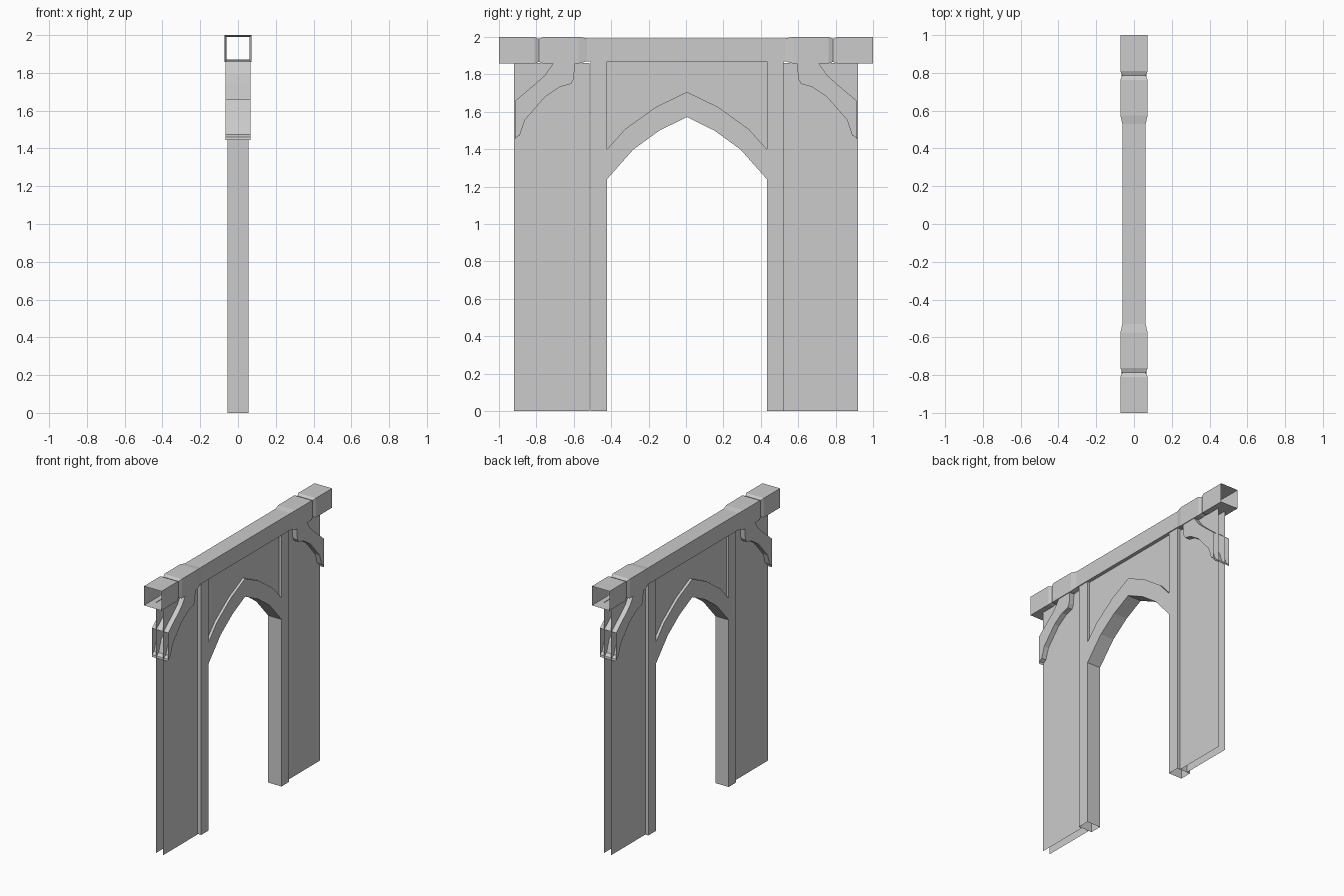
import bpy

if "Cube" in bpy.data.objects:
    bpy.data.objects.remove(bpy.data.objects["Cube"])

CY = 0.005  # the doorway sits a hair off centre


def make(name, verts, faces):
    me = bpy.data.meshes.new(name)
    me.from_pydata(verts, [], faces)
    me.validate()
    ob = bpy.data.objects.new(name, me)
    bpy.context.scene.collection.objects.link(ob)
    return ob


def slab(name, pts, hx, open_edges=(), walls=True):
    """Counter-clockwise (y, z) outline spanning x = -hx..hx, some edges left open."""
    n = len(pts)
    verts = [(hx, y, z) for y, z in pts] + [(-hx, y, z) for y, z in pts]
    faces = [tuple(range(n)), tuple(reversed(range(n, 2 * n)))]
    if walls:
        for i in range(n):
            if i not in open_edges:
                j = (i + 1) % n
                faces.append((j, i, i + n, j + n))
    return make(name, verts, faces)


def flip(pts):
    return [(-y, z) for y, z in reversed(pts)]


def shift(pts):
    return [(y + CY, z) for y, z in pts]


# Top beam: square tube with open ends, V grooves and a slimmer middle
half = [(1.0, .072, 1.857, 2.0), (.81, .072, 1.857, 2.0), (.787, .062, 1.867, 1.99),
        (.762, .072, 1.857, 2.0), (.575, .072, 1.857, 2.0), (.53, .062, 1.87, 1.993)]
stations = [(-y, w, a, b) for y, w, a, b in half] + half[::-1]
verts, faces = [], []
for y, w, a, b in stations:
    verts += [(w, y, a), (w, y, b), (-w, y, b), (-w, y, a)]
for s in range(len(stations) - 1):
    for k in range(4):
        p, q = 4 * s + k, 4 * s + (k + 1) % 4
        faces.append((p, p + 4, q + 4, q))
make("top_beam", verts, faces)

# Doorway frame: two posts and the pointed arch band in one outline, open top and bottom
arch_in = [(.427, 1.24), (.287, 1.398), (.148, 1.499), (0, 1.572)]
arch_out = [(.427, 1.40), (.33, 1.508), (.165, 1.626), (0, 1.706)]
inner = arch_in + flip(arch_in)[1:]
outer = arch_out + flip(arch_out)[1:]
right_post = [(.427, 0), (.515, 0), (.515, 1.872), (.427, 1.872)]
left_post = [(-.427, 1.872), (-.515, 1.872), (-.515, 0), (-.427, 0)]
frame = right_post + outer + left_post + inner[::-1]
nr = len(right_post) + len(outer)
slab("arch_frame", shift(frame), .055, open_edges=(0, 2, nr, nr + 2))

# Recessed sheets above the arch
slab("spandrel_panel", shift(outer[::-1] + [(.427, 1.872), (-.427, 1.872)]), .036, walls=False)

# Outer wall sheets and curved brackets on both sides
panel = [(.515, 0), (.92, 0), (.92, 1.86), (.515, 1.86)]
bracket = [(.711, 1.857), (.594, 1.857), (.60, 1.775), (.615, 1.749), (.674, 1.733),
           (.754, 1.679), (.861, 1.556), (.888, 1.475), (.912, 1.46), (.915, 1.445),
           (.915, 1.657), (.813, 1.743), (.755, 1.795)]
for side, f in (("right", list), ("left", flip)):
    slab(side + "_wall_panel", f(panel), .03, walls=False)
    n = len(bracket)
    # open where it meets the beam and at the outer end
    gaps = (0, 9) if side == "right" else (n - 2, n - 2 - 9)
    slab(side + "_bracket", f(bracket), .067, open_edges=gaps)
